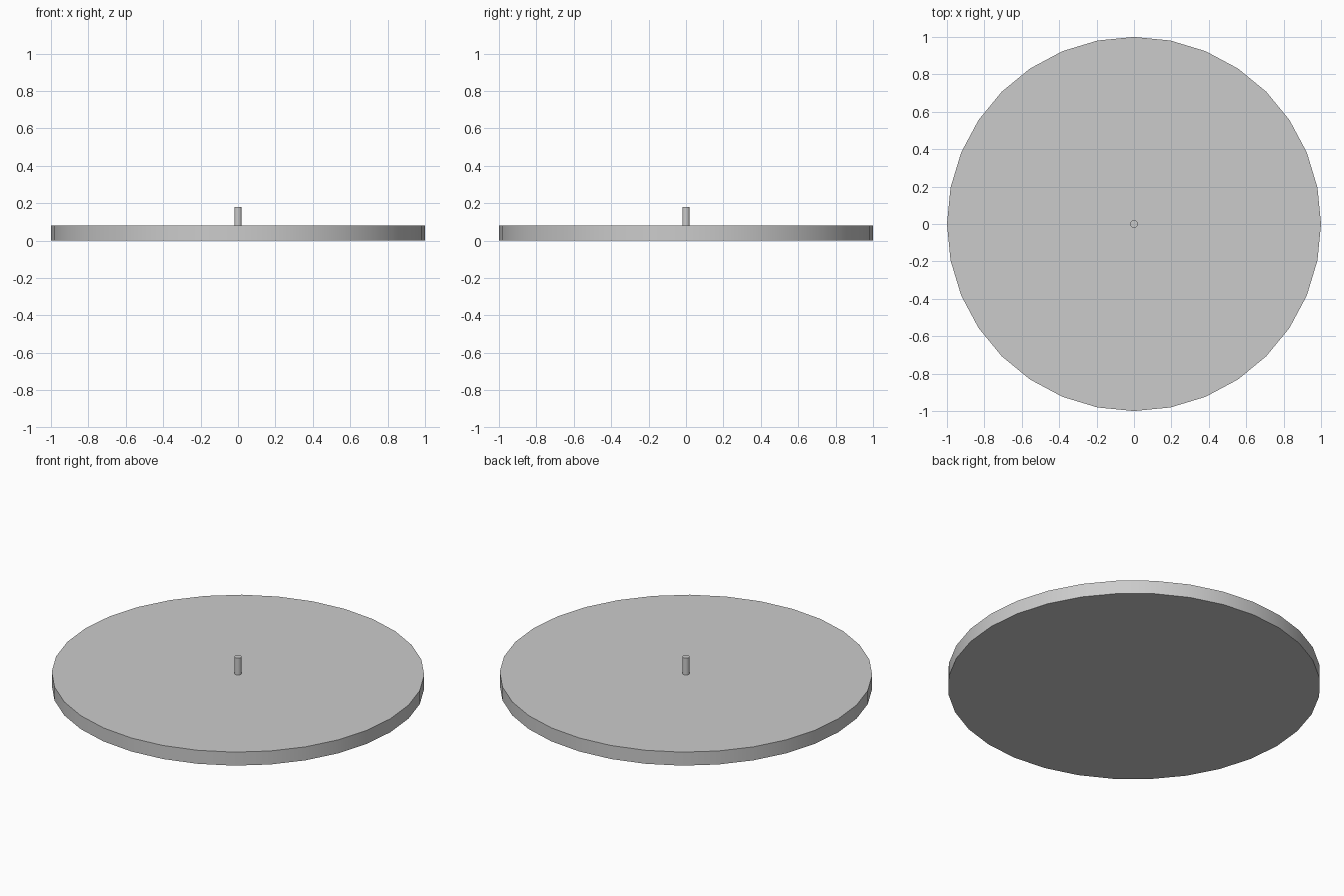
import bpy
import math

if "Cube" in bpy.data.objects:
    bpy.data.objects.remove(bpy.data.objects["Cube"])


def cylinder(name, radius, z0, z1, sides=32):
    bpy.ops.mesh.primitive_cylinder_add(
        vertices=sides, radius=radius, depth=z1 - z0,
        location=(0, 0, (z0 + z1) / 2))
    ob = bpy.context.object
    ob.name = name
    bpy.ops.object.shade_smooth_by_angle(angle=math.radians(30))
    return ob


# Flat round platter
cylinder("disc", 1.0, 0.0, 0.08)
# Small centre spindle standing on the platter
cylinder("spindle", 0.02, 0.08, 0.18)
